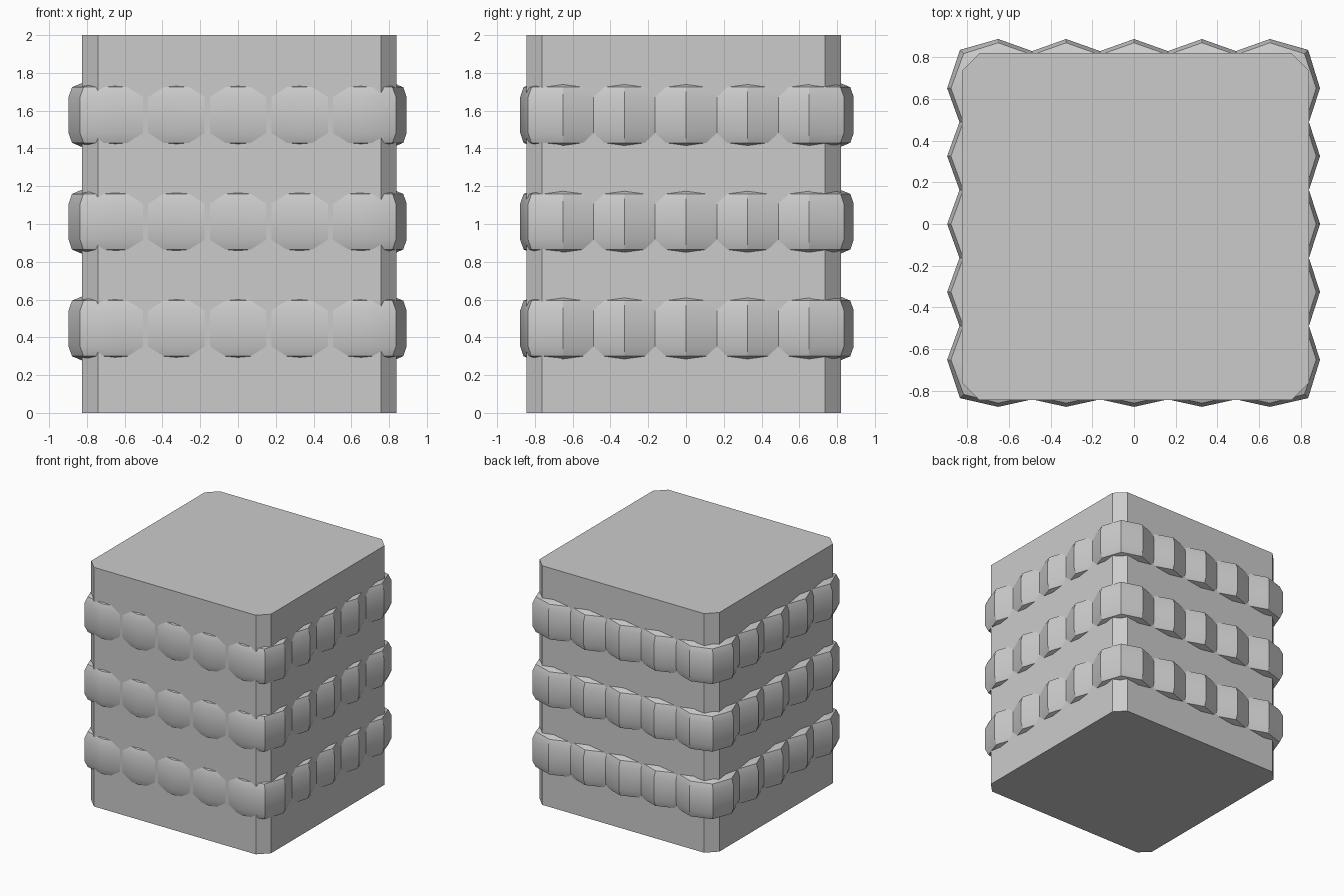
import bpy, bmesh, math
from mathutils import Vector

if "Cube" in bpy.data.objects:
    bpy.data.objects.remove(bpy.data.objects["Cube"])


def make_object(name, rings, smooth=False):
    """Skin a stack of equal-length closed rings and cap both ends."""
    bm = bmesh.new()
    vs = [[bm.verts.new(p) for p in ring] for ring in rings]
    n = len(rings[0])
    for a, b in zip(vs, vs[1:]):
        for i in range(n):
            j = (i + 1) % n
            bm.faces.new((a[i], a[j], b[j], b[i]))
    bm.faces.new(vs[0][::-1])
    bm.faces.new(vs[-1])
    bmesh.ops.recalc_face_normals(bm, faces=bm.faces[:])
    mesh = bpy.data.meshes.new(name)
    bm.to_mesh(mesh)
    bm.free()
    ob = bpy.data.objects.new(name, mesh)
    bpy.context.collection.objects.link(ob)
    if smooth:
        bpy.ops.object.select_all(action='DESELECT')
        ob.select_set(True)
        bpy.context.view_layer.objects.active = ob
        bpy.ops.object.shade_smooth_by_angle(angle=math.radians(30))
    return ob


# Square column with chamfered corners
x0, x1, y0, y1, c = -0.825, 0.84, -0.845, 0.82, 0.083
outline = [(x0 + c, y0), (x1 - c, y0), (x1, y0 + c), (x1, y1 - c),
           (x1 - c, y1), (x0 + c, y1), (x0, y1 - c), (x0, y0 + c)]
make_object("column", [[(x, y, z) for x, y in outline] for z in (0, 2)])


# Scalloped band outline: (point, inward direction), counter-clockwise
def band_outline():
    pts = []
    # side normal angle, valley distance, peak distance
    sides = [(-90, 0.842, 0.878), (0, 0.84, 0.893),
             (90, 0.83, 0.888), (180, 0.838, 0.897)]
    for angle, valley, peak in sides:
        a = math.radians(angle)
        out = Vector((math.cos(a), math.sin(a)))
        along = Vector((-out.y, out.x))
        pts.append((out * 0.836 - along * 0.836, -out + along))
        for k in range(-4, 5):
            dist = peak if k % 2 == 0 else valley
            pts.append((out * dist + along * (k * 0.163), -out))
    return pts


# Three bands with softened top and bottom edges
profile = [(0.12, -0.19), (0.018, -0.147), (0, -0.095),
           (0, 0.095), (0.018, 0.147), (0.12, 0.19)]
edge = band_outline()
for name, zc in (("lower_band", 0.447), ("middle_band", 1.012), ("upper_band", 1.577)):
    rings = []
    for inset, dz in profile:
        rings.append([(*(p + d * inset), zc + dz) for p, d in edge])
    make_object(name, rings, smooth=True)
